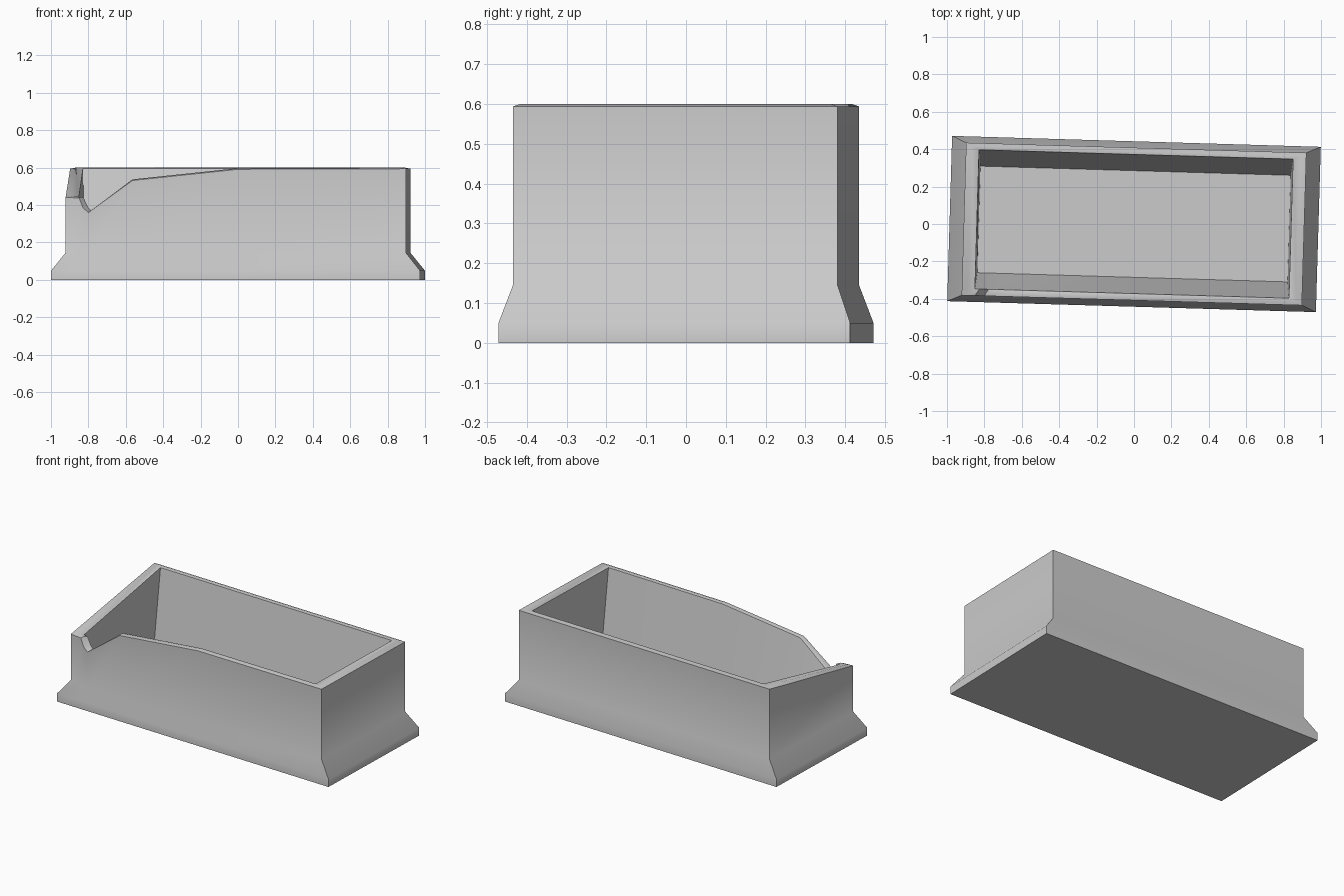
import bpy, bmesh, math

if "Cube" in bpy.data.objects:
    bpy.data.objects.remove(bpy.data.objects["Cube"])

# Chipped front edge: local x outside, local x at inner lip, rim height
CHIP = [(-0.838, -0.815, 0.443), (-0.816, -0.790, 0.390), (-0.788, -0.766, 0.366),
        (-0.553, -0.553, 0.537), (0.012, 0.012, 0.597)]
TOP = 0.60

# Rings from underside, up the outside, over the rounded rim, down to the floor:
# half length, half width, height (None = follow the rim), offset from the rim
RINGS = [
    (0.986, 0.442, 0.0, 0),
    (0.986, 0.442, 0.05, 0),
    (0.910, 0.408, 0.145, 0),
    (0.910, 0.408, None, -0.006),
    (0.880, 0.390, None, 0.0),
    (0.840, 0.372, None, -0.004),
    (0.830, 0.285, 0.05, 0),
]


def ring_points(hl, hw, z, off, inner):
    pts = [(-hl, -hw, 0.447)]
    for xo, xi, h in CHIP:
        pts.append((xo + (xi - xo) * inner, -hw, h))
    pts += [(hl, -hw, TOP), (hl, hw, TOP), (-hl, hw, TOP)]
    return [(x, y, h + off if z is None else z) for x, y, h in pts]


# Trough: stacked rings with closed underside and inner floor
bm = bmesh.new()
loops = []
for r in RINGS:
    inner = min(1, max(0, (0.910 - r[0]) / 0.07))
    loops.append([bm.verts.new(p) for p in ring_points(*r, inner)])
for a, b in zip(loops, loops[1:]):
    n = len(a)
    for i in range(n):
        j = (i + 1) % n
        bm.faces.new((a[i], a[j], b[j], b[i]))
bm.faces.new(loops[0][::-1])
bm.faces.new(loops[-1])
bmesh.ops.recalc_face_normals(bm, faces=bm.faces)

# The trough sits slightly turned
rot = math.radians(-1.7)
c, s = math.cos(rot), math.sin(rot)
for v in bm.verts:
    x, y = v.co.x, v.co.y
    v.co.x, v.co.y = x * c - y * s, x * s + y * c

mesh = bpy.data.meshes.new("chipped_trough")
bm.to_mesh(mesh)
bm.free()
trough = bpy.data.objects.new("chipped_trough", mesh)
bpy.context.collection.objects.link(trough)
bpy.context.view_layer.objects.active = trough
trough.select_set(True)
bpy.ops.object.shade_smooth_by_angle(angle=math.radians(42))
